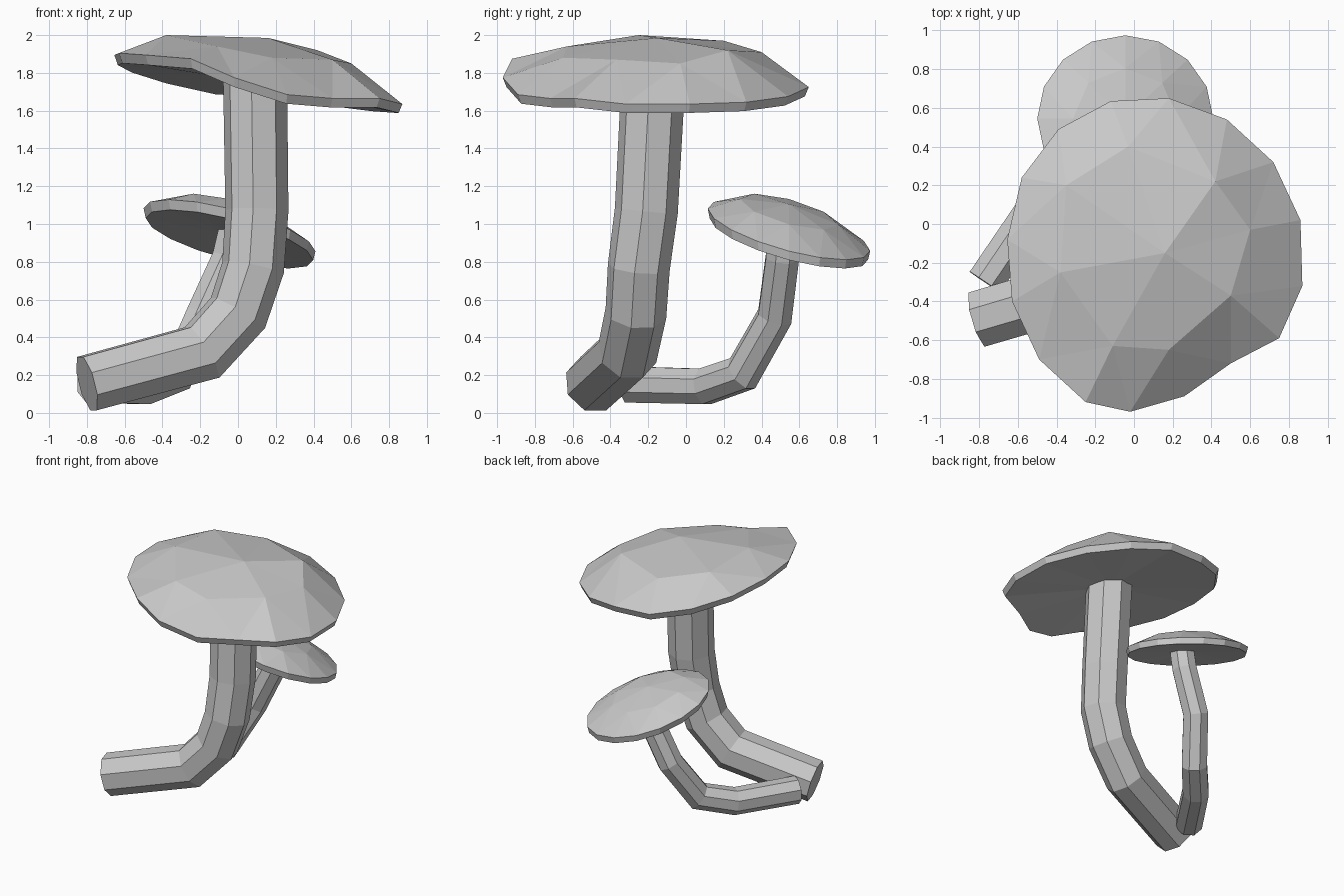
import bpy, bmesh, math
from mathutils import Vector

cube = bpy.data.objects.get("Cube")
if cube:
    bpy.data.objects.remove(cube, do_unlink=True)

grey = bpy.data.materials.new("plain_grey")
grey.use_nodes = True
COLOUR = (0.58, 0.58, 0.58, 1)
grey.diffuse_color = COLOUR
grey.node_tree.nodes["Principled BSDF"].inputs["Base Color"].default_value = COLOUR


def finish(name, bm):
    """Turn a bmesh into a flat-shaded object."""
    bmesh.ops.recalc_face_normals(bm, faces=bm.faces)
    mesh = bpy.data.meshes.new(name)
    bm.to_mesh(mesh)
    bm.free()
    mesh.materials.append(grey)
    obj = bpy.data.objects.new(name, mesh)
    bpy.context.collection.objects.link(obj)
    return obj


def stem(name, path, radius, flare, sides=8):
    """Sweep a polygon along a path with mitred bends and a slight flare."""
    pts = [Vector(p) for p in path]
    dirs = [(b - a).normalized() for a, b in zip(pts, pts[1:])]
    u = dirs[0].cross(Vector((0, 0, 1))).normalized()
    v = u.cross(dirs[0])
    ring = []
    for i in range(sides):
        a = math.tau * (i + 0.5) / sides
        ring.append(pts[0] + radius * (u * math.cos(a) + v * math.sin(a)))
    rings = [ring]
    for k, d in enumerate(dirs):
        n = (d + dirs[min(k + 1, len(dirs) - 1)]).normalized()
        ring = [p + d * ((pts[k + 1] - p).dot(n) / d.dot(n)) for p in ring]
        rings.append(ring)
    bm = bmesh.new()
    loops = []
    for k, ring in enumerate(rings):
        s = 1 + flare * k / len(dirs)
        loops.append([bm.verts.new(pts[k] + (p - pts[k]) * s) for p in ring])
    for a, b in zip(loops, loops[1:]):
        for i in range(sides):
            j = (i + 1) % sides
            bm.faces.new((a[i], a[j], b[j], b[i]))
    bm.faces.new(loops[0])
    bm.faces.new(loops[-1])
    return finish(name, bm)


def cap(name, rim, crown, apex, hollow, edge):
    """Faceted cap: apex, crown ring, double rim twice as dense, underside."""
    bm = bmesh.new()
    mid = sum((Vector(p) for p in rim), Vector()) / len(rim)
    top = [bm.verts.new(Vector(p) + Vector((0, 0, edge / 2))) for p in rim]
    low = [bm.verts.new(mid + (Vector(p) - mid) * 0.975 - Vector((0, 0, edge / 2)))
           for p in rim]
    inner = [bm.verts.new(p) for p in crown]
    peak, under = bm.verts.new(apex), bm.verts.new(hollow)
    n, m = len(rim), len(crown)
    for i in range(m):
        a, b = inner[i], inner[(i + 1) % m]
        r0, r1, r2 = (top[(2 * i + k) % n] for k in range(3))
        for tri in ((peak, a, b), (a, r0, r1), (a, r1, b), (b, r1, r2)):
            bm.faces.new(tri)
    for i in range(n):
        j = (i + 1) % n
        bm.faces.new((top[i], top[j], low[j], low[i]))
        bm.faces.new((low[i], low[j], under))
    return finish(name, bm)


# Large mushroom
stem("large_stem",
     [(-0.8, -0.49, 0.155), (-0.19, -0.31, 0.32), (0.0, -0.265, 0.53),
      (0.08, -0.25, 0.77), (0.1, -0.21, 1.07), (0.09, -0.17, 1.82)], 0.158, 0.08)
cap("large_cap",
    [(-0.12, 0.635, 1.71), (0.18, 0.65, 1.7), (0.48, 0.54, 1.65), (0.72, 0.32, 1.62),
     (0.86, 0.02, 1.61), (0.87, -0.32, 1.61), (0.75, -0.59, 1.64), (0.5, -0.72, 1.64),
     (0.26, -0.89, 1.66), (-0.02, -0.97, 1.75), (-0.25, -0.92, 1.85), (-0.49, -0.7, 1.87),
     (-0.63, -0.4, 1.88), (-0.655, -0.08, 1.87), (-0.58, 0.24, 1.83), (-0.39, 0.49, 1.77)],
    [(-0.03, 0.4, 1.91), (0.42, 0.22, 1.92), (0.6, -0.03, 1.85), (0.5, -0.37, 1.87),
     (0.18, -0.65, 1.88), (-0.11, -0.63, 1.94), (-0.38, -0.25, 2.0), (-0.35, 0.2, 1.97)],
    (0.16, -0.15, 1.985), (0.08, -0.17, 1.75), 0.05)

# Small mushroom
stem("small_stem",
     [(-0.77, -0.3, 0.15), (-0.5, 0.1, 0.14), (-0.32, 0.3, 0.21),
      (-0.19, 0.47, 0.51), (-0.05, 0.51, 0.82), (-0.01, 0.52, 1.0)], 0.103, -0.1)
CENTRE = Vector((-0.045, 0.545, 0.95))


def tilted_ring(count, rx, ry, rise):
    """Ellipse lying on the tilted plane of the small cap."""
    out = []
    for i in range(count):
        a = math.pi / 2 - math.tau * i / count
        x, y = rx * math.cos(a), ry * math.sin(a)
        out.append(CENTRE + Vector((x, y, rise - 0.25 * x - 0.26 * y)))
    return out


cap("small_cap", tilted_ring(16, 0.455, 0.43, -0.005), tilted_ring(8, 0.27, 0.26, 0.115),
    CENTRE + Vector((0, 0, 0.155)), CENTRE + Vector((0, 0, -0.005)), 0.05)
